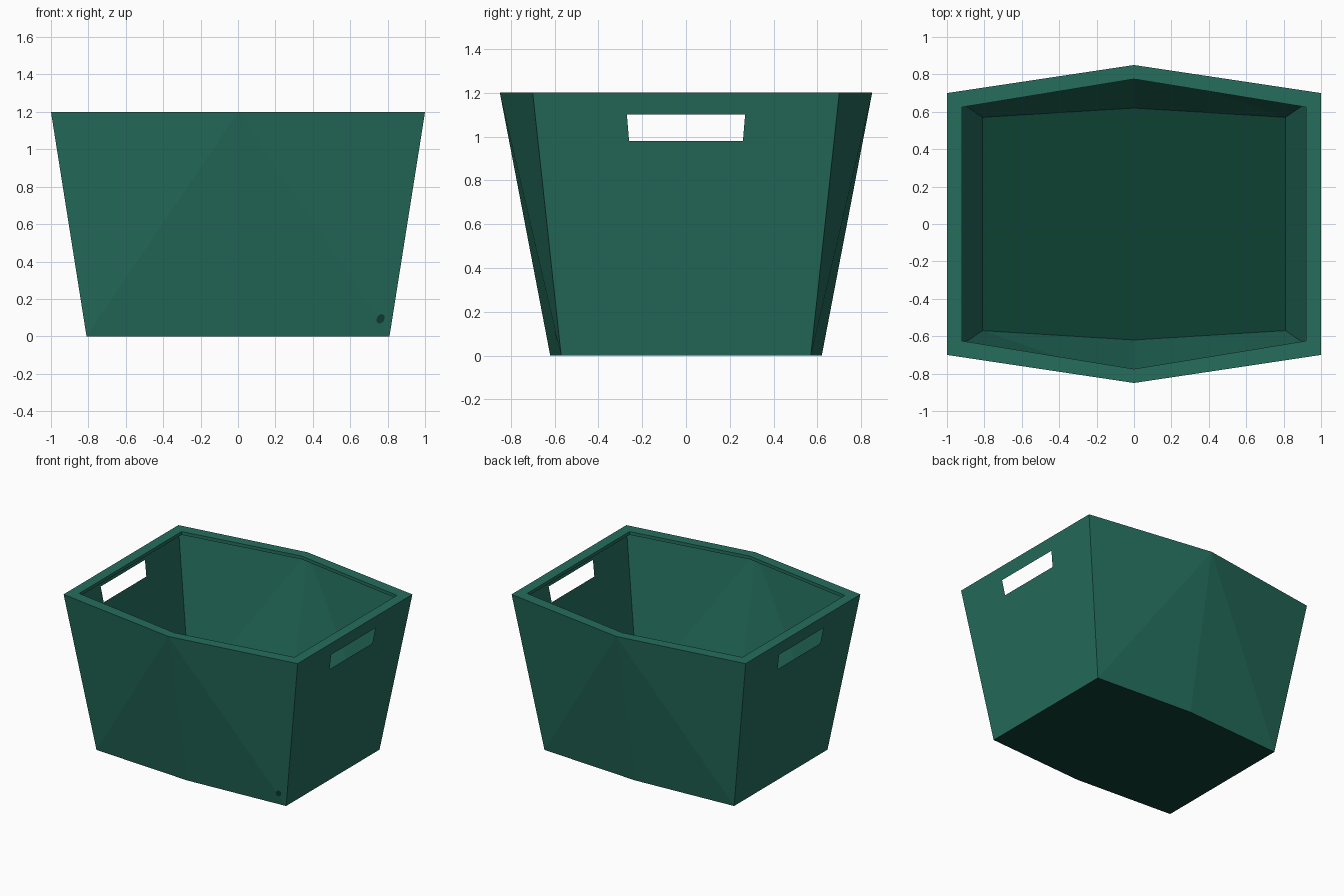
import bpy, bmesh, math
from mathutils import Vector

if "Cube" in bpy.data.objects:
    bpy.data.objects.remove(bpy.data.objects["Cube"])

H = 1.2


def material(name, rgb):
    m = bpy.data.materials.new(name)
    m.diffuse_color = (*rgb, 1)
    m.use_nodes = True
    m.node_tree.nodes["Principled BSDF"].inputs["Base Color"].default_value = m.diffuse_color
    return m


GREEN = material("bin green", (0.018, 0.153, 0.107))
DARK = material("dark green", (0.0045, 0.052, 0.034))


def build(name, faces, mat):
    """Make an object from polygons given as lists of points, welding shared corners."""
    bm = bmesh.new()
    for pts in faces:
        bm.faces.new([bm.verts.new(p) for p in pts])
    bmesh.ops.remove_doubles(bm, verts=bm.verts, dist=1e-5)
    me = bpy.data.meshes.new(name)
    bm.to_mesh(me)
    bm.free()
    me.materials.append(mat)
    ob = bpy.data.objects.new(name, me)
    bpy.context.collection.objects.link(ob)
    return ob


def hexagon(x, y, y_mid, z):
    """Six-sided outline, counter-clockwise from the front left corner."""
    return [Vector(p) for p in ((-x, -y, z), (0, -y_mid, z), (x, -y, z),
                                (x, y, z), (0, y_mid, z), (-x, y, z))]


top = hexagon(1.0, 0.70, 0.85, H)
base = hexagon(0.81, 0.57, 0.62, 0)
lip = hexagon(0.92, 0.625, 0.775, H)
lip_low = hexagon(0.92, 0.625, 0.775, H - 0.025)

# bowed front and back panels, folded from the top middle to the base corners
panels = []
for a, b in ((0, 1), (1, 2), (3, 4), (4, 5)):
    if b in (1, 4):
        panels += [[base[a], base[b], top[b]], [base[a], top[b], top[a]]]
    else:
        panels += [[base[a], base[b], top[a]], [base[b], top[b], top[a]]]
build("front_and_back_walls", panels, GREEN)

# end walls, four faces framing each handle hole
ends = []
for s, a, b in ((1, 2, 3), (-1, 5, 0)):
    outer = [base[a], base[b], top[b], top[a]]
    hole = [Vector((s * (0.81 + 0.19 * z / H), s * y, z))
            for y, z in ((-0.26, 0.98), (0.26, 0.98), (0.27, 1.1), (-0.27, 1.1))]
    for i in range(4):
        j = (i + 1) % 4
        ends.append([outer[i], outer[j], hole[j], hole[i]])
build("end_walls_with_handles", ends, GREEN)

# inward rim with a short turned-down edge
rim = []
for i in range(6):
    j = (i + 1) % 6
    rim += [[top[i], top[j], lip[j], lip[i]],
            [lip[i], lip[j], lip_low[j], lip_low[i]]]
build("rim", rim, GREEN)

# floor
build("floor", [base[::-1]], DARK)

# small dark dot low on the front right, laid on the wall
n = (base[2] - base[1]).cross(top[1] - base[1]).normalized()
dot = []
for i in range(8):
    t = i * math.tau / 8
    x, z = 0.762 + 0.022 * math.cos(t) + 0.006 * math.sin(t), 0.094 + 0.026 * math.sin(t)
    y = base[1].y - (n.x * x + n.z * z) / n.y
    dot.append(Vector((x, y, z)) + n * 0.003)
build("front_dot", [dot], DARK)
